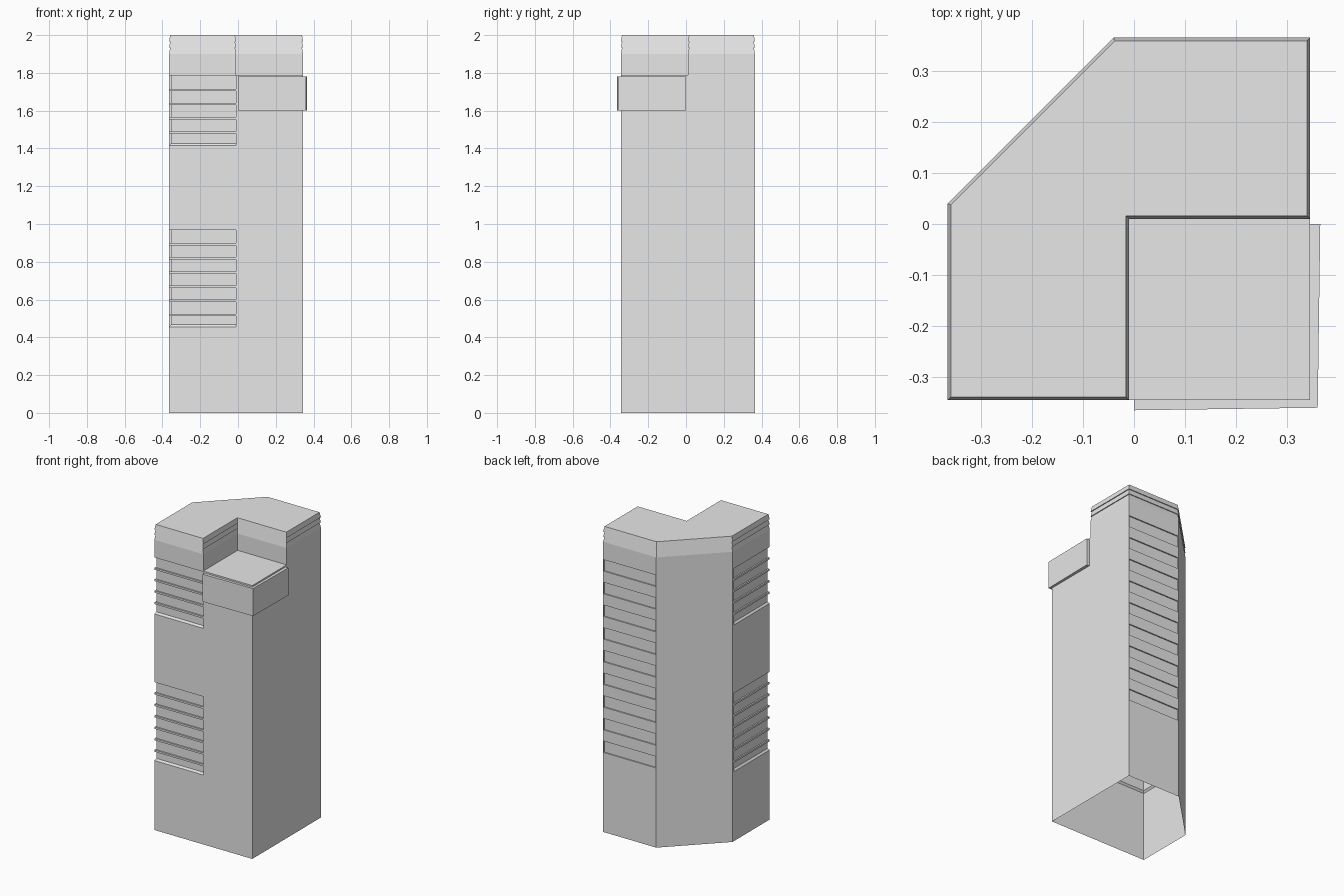
import bpy, bmesh
from mathutils import Vector

cube = bpy.data.objects.get("Cube")
if cube:
    bpy.data.objects.remove(cube, do_unlink=True)

# One pale grey for the whole tower
grey = bpy.data.materials.new("pale_grey")
grey.use_nodes = True
grey.diffuse_color = (0.8, 0.8, 0.8, 1)
for node in grey.node_tree.nodes:
    if node.type == 'BSDF_PRINCIPLED':
        node.inputs["Base Color"].default_value = grey.diffuse_color
        node.inputs["Roughness"].default_value = 0.8


def add_prism(bm, base, top):
    """Closed solid between two matching loops of 3D points."""
    a = [bm.verts.new(p) for p in base]
    b = [bm.verts.new(p) for p in top]
    bm.faces.new(a[::-1])
    bm.faces.new(b)
    n = len(a)
    for i in range(n):
        j = (i + 1) % n
        bm.faces.new((a[i], a[j], b[j], b[i]))


def make_object(name, bm):
    bmesh.ops.recalc_face_normals(bm, faces=bm.faces)
    mesh = bpy.data.meshes.new(name)
    bm.to_mesh(mesh)
    bm.free()
    mesh.materials.append(grey)
    obj = bpy.data.objects.new(name, mesh)
    bpy.context.collection.objects.link(obj)
    return obj


def at(plan, z):
    return [(x, y, z) for x, y in plan]


def slab(name, plan, z0, z1, top_plan=None):
    bm = bmesh.new()
    add_prism(bm, at(plan, z0), at(top_plan or plan, z1))
    return make_object(name, bm)


def inset(plan, d):
    """Mitred inward offset of a counter-clockwise plan."""
    out = []
    for i, p in enumerate(plan):
        p = Vector(p)
        e0 = (p - Vector(plan[i - 1])).normalized()
        e1 = (Vector(plan[(i + 1) % len(plan)]) - p).normalized()
        n0, n1 = Vector((-e0.y, e0.x)), Vector((-e1.y, e1.x))
        out.append(tuple(p + (n0 + n1) * d / (1 + n0.dot(n1))))
    return out


LO, HI, CH = -0.365, 0.345, 0.04     # left wall, right wall, chamfer corner
FLOOR, SHOULDER = 1.79, 1.9          # terrace level, crown base
DEPTH, PITCH = 0.01, 0.075           # recess depth, storey height
NOTCH = 0.01
tower_plan = [(LO, -HI), (HI, -HI), (HI, -LO), (-CH, -LO), (LO, CH)]
upper_plan = [(LO, -HI), (-NOTCH, -HI), (-NOTCH, NOTCH), (HI, NOTCH),
              (HI, -LO), (-CH, -LO), (LO, CH)]
groups = [(0.46, 0.968, 6), (1.42, 1.785, 4)]    # bottom, top, ledge count

# Main shaft
shaft = slab("tower_shaft", tower_plan, 0, FLOOR)

# Recess cutters: two balcony zones with sloping sills, and rear window strips
front_bm, left_bm, rear_bm = bmesh.new(), bmesh.new(), bmesh.new()
for z0, z1, count in groups:
    profile = [(-DEPTH, z0 + 0.007), (0.05, z0 - 0.065), (0.05, z1), (-DEPTH, z1)]
    add_prism(front_bm, [(LO - 0.1, -HI - d, z) for d, z in profile],
              [(-NOTCH, -HI - d, z) for d, z in profile])
    add_prism(left_bm, [(LO - d, -HI - 0.1, z) for d, z in profile],
              [(LO - d, CH - 0.015, z) for d, z in profile])
for i in range(9):
    z1 = 1.784 - i * 0.1485
    plan = [(-CH + 0.004, 0.357), (HI - 0.004, 0.357), (HI - 0.004, 0.4), (-CH + 0.004, 0.4)]
    add_prism(rear_bm, at(plan, z1 - PITCH), at(plan, z1))

cutters = [make_object("front_cutter", front_bm), make_object("left_cutter", left_bm),
           make_object("rear_cutter", rear_bm)]
bpy.context.view_layer.objects.active = shaft
for cutter in cutters:
    cutter.hide_render = True
    mod = shaft.modifiers.new("recess", 'BOOLEAN')
    mod.operation = 'DIFFERENCE'
    mod.solver = 'EXACT'
    mod.object = cutter
    bpy.ops.object.modifier_apply(modifier=mod.name)
for cutter in cutters:
    bpy.data.objects.remove(cutter, do_unlink=True)

# Open underside
bm = bmesh.new()
bm.from_mesh(shaft.data)
bottom = [f for f in bm.faces if f.calc_center_median().z < 0.001]
bmesh.ops.delete(bm, geom=bottom, context='FACES')
bm.to_mesh(shaft.data)
bm.free()

# Thin storey ledges wrapping the front corner
e = 0.001
ledge_plan = [(LO + e, -HI + e), (-NOTCH, -HI + e), (-NOTCH, -HI + DEPTH),
              (LO + DEPTH, -HI + DEPTH), (LO + DEPTH, CH - 0.015), (LO + e, CH - 0.015)]
for g, (z0, z1, count) in enumerate(groups):
    bm = bmesh.new()
    for i in range(1, count + 1):
        z = z1 - i * PITCH
        add_prism(bm, at(ledge_plan, z - 0.006), at(ledge_plan, z + 0.006))
    make_object(("lower", "upper")[g] + "_storey_ledges", bm)

# Upper storey behind the corner terrace
slab("upper_storey", upper_plan, FLOOR, SHOULDER)

# Crown of three tapered bands
band = (2 - SHOULDER) / 3
for i in range(3):
    z = SHOULDER + i * band
    slab("crown_band_%d" % (i + 1), upper_plan, z, z + band, inset(upper_plan, 0.006))

# Projecting panel round the terrace corner
panel_plan = [(0, -HI), (0, LO), (0.36, -0.36), (-LO, 0), (HI, 0), (HI, -HI)]
slab("terrace_panel", panel_plan, 1.6, 1.78)
